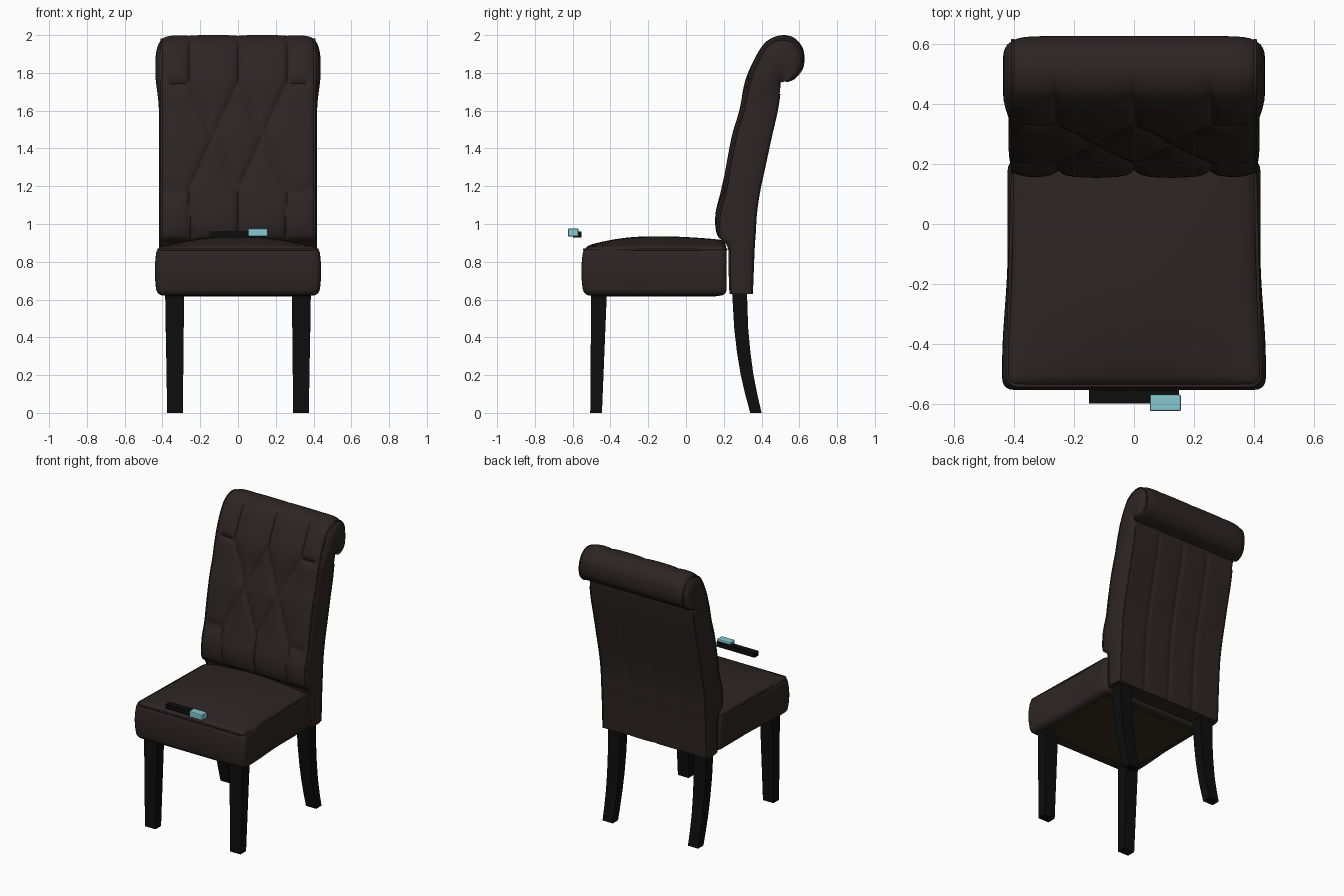
import bpy, bmesh, math
from mathutils import Vector

if "Cube" in bpy.data.objects:
    bpy.data.objects.remove(bpy.data.objects["Cube"], do_unlink=True)


def material(name, rgb):
    m = bpy.data.materials.new(name)
    m.use_nodes = True
    m.diffuse_color = (*rgb, 1)
    bsdf = m.node_tree.nodes["Principled BSDF"]
    bsdf.inputs["Base Color"].default_value = (*rgb, 1)
    bsdf.inputs["Roughness"].default_value = 0.6
    return m


LEATHER = material("dark brown leather", (0.027, 0.018, 0.018))
BLACK = material("black wood", (0.004, 0.004, 0.004))
LINING = material("olive lining", (0.035, 0.026, 0.012))
BLUE = material("pale blue", (0.24, 0.57, 0.63))


def finish(name, bm, mat, angle=None):
    bmesh.ops.recalc_face_normals(bm, faces=bm.faces)
    mesh = bpy.data.meshes.new(name)
    bm.to_mesh(mesh)
    bm.free()
    mesh.materials.append(mat)
    ob = bpy.data.objects.new(name, mesh)
    bpy.context.collection.objects.link(ob)
    if angle:
        bpy.ops.object.select_all(action="DESELECT")
        ob.select_set(True)
        bpy.context.view_layer.objects.active = ob
        bpy.ops.object.shade_smooth_by_angle(angle=math.radians(angle))
    return ob


def loft(name, rings, mat, angle=None):
    """Skin a list of equal-length closed rings and cap both ends."""
    bm = bmesh.new()
    rows = [[bm.verts.new(p) for p in ring] for ring in rings]
    n = len(rows[0])
    for a, b in zip(rows, rows[1:]):
        for k in range(n):
            bm.faces.new((a[k], a[(k + 1) % n], b[(k + 1) % n], b[k]))
    bm.faces.new(rows[0])
    bm.faces.new(rows[-1])
    return finish(name, bm, mat, angle)


def box(name, centre, size, mat, bevel=0):
    bm = bmesh.new()
    bmesh.ops.create_cube(bm, size=1)
    for v in bm.verts:
        v.co = Vector(centre) + Vector(v.co[i] * size[i] for i in range(3))
    if bevel:
        bmesh.ops.bevel(bm, geom=bm.edges[:], offset=bevel, segments=2,
                        profile=0.5, affect="EDGES")
    return finish(name, bm, mat)


def piping(name, points, radius, cyclic=False):
    cu = bpy.data.curves.new(name, "CURVE")
    cu.dimensions = "3D"
    cu.bevel_depth = radius
    cu.bevel_resolution = 1
    sp = cu.splines.new("POLY")
    sp.points.add(len(points) - 1)
    for p, co in zip(sp.points, points):
        p.co = (*co, 1)
    sp.use_cyclic_u = cyclic
    cu.materials.append(LEATHER)
    ob = bpy.data.objects.new(name, cu)
    bpy.context.collection.objects.link(ob)


def spline(pts, t):
    """Catmull-Rom point, t counted in control points."""
    i = min(int(t), len(pts) - 2)
    f = t - i
    a, b, c, d = [Vector(pts[max(0, min(len(pts) - 1, i + k))]) for k in (-1, 0, 1, 2)]
    return 0.5 * (2 * b + (c - a) * f + (2 * a - 5 * b + 4 * c - d) * f * f
                  + (3 * b - a - 3 * c + d) * f ** 3)


def seg_dist(x, z, s):
    p, a, b = Vector((x, z)), Vector(s[0]), Vector(s[1])
    t = max(0, min(1, (p - a).dot(b - a) / (b - a).length_squared))
    return (p - a - (b - a) * t).length


def ramp(v, lo, hi):
    t = max(0, min(1, (v - lo) / (hi - lo)))
    return t * t * (3 - 2 * t)


# Backrest side profile: front line over the scroll, paired with the rear line
FRONT = [(.235, .63), (.23, .76), (.225, .88), (.165, .94), (.155, 1.05), (.185, 1.18),
         (.213, 1.32), (.243, 1.47), (.28, 1.60), (.31, 1.75), (.355, 1.86), (.405, 1.945),
         (.455, 1.985), (.52, 2.0), (.58, 1.98), (.622, 1.92), (.622, 1.83), (.58, 1.775),
         (.53, 1.755)]
REAR = [(.35, .63), (.355, .76), (.36, .88), (.365, .95), (.372, 1.06), (.39, 1.18),
        (.42, 1.32), (.45, 1.46), (.48, 1.59), (.497, 1.70), (.5, 1.745)]
REAR += [(.502, 1.75)] * (len(FRONT) - len(REAR))

# Tufting seams as (x, z) segments on the front
HI, MID, LO = 1.75, 1.46, 1.17
SEAMS = [((0, HI), (0, 2.1)), ((0, LO), (0, .85))]
for s in (-1, 1):
    SEAMS += [((0, HI), (s * .13, MID)), ((s * .13, MID), (0, LO)),
              ((s * .26, HI), (s * .13, MID)), ((s * .13, MID), (s * .26, LO)),
              ((s * .26, HI), (s * .26, 2.1)), ((s * .26, LO), (s * .245, .85)),
              ((s * .26, HI), (s * .36, HI)), ((s * .26, LO), (s * .36, LO))]

COLS, SIDE, STEPS, HALF = 84, 8, 7, 0.405
rings, edge_front, edge_rear = [], [], []
for i in range((len(FRONT) - 1) * STEPS + 1):
    t = i / STEPS
    f, r = spline(FRONT, t), spline(REAR, t)
    inward = (r - f).normalized()
    bulge = .014 + .018 * ramp(f.y, 1.6, 1.85)
    tuft = ramp(f.y, .88, .95) * (1 - .85 * ramp(t, 10, 13)) * (1 - ramp(t, 13, 15))
    xs = [HALF * (2 * k / COLS - 1) for k in range(COLS + 1)]
    front_row, rear_row = [], []
    for x in xs:
        d = min(seg_dist(x, f.y, s) for s in SEAMS)
        sink = tuft * (.012 * math.exp(-d / .01) + .016 * math.exp(-d / .04))
        sink += .022 * abs(x / HALF) ** 14 * ramp(t, 2, 4) * (1 - ramp(t, 15, 18))
        p = f + inward * sink
        front_row.append((x, p.x, p.y))
        groove = min(abs(x - c) for c in (-.2, 0, .2))
        q = r - inward * (.008 * math.exp(-groove / .015) * (1 - ramp(t, 9, 10)))
        rear_row.append((x, q.x, q.y))
    right = []
    a, b = Vector(front_row[-1]), Vector(rear_row[-1])
    for k in range(1, SIDE):
        p = a.lerp(b, k / SIDE)
        p.x += bulge * math.sin(math.pi * k / SIDE) ** .6
        right.append(p)
    left = [Vector((-p.x, p.y, p.z)) for p in reversed(right)]
    rings.append(front_row + right + rear_row[::-1] + left)
    edge_front.append(a)
    edge_rear.append(b)
loft("backrest", rings, LEATHER, 50)
for s, side in ((1, "left"), (-1, "right")):
    flip = Vector((s, 1, 1))
    piping(side + "_front_piping", [p * flip for p in edge_front], .006)
    piping(side + "_rear_piping", [p * flip for p in edge_rear[:9 * STEPS]], .005)


# Seat cushion: rounded box, tapered to the rear, with a crowned top
def seat_half(y):
    return .428 - .018 * ramp(y, -.45, -.1)


SEAT_MID, SEAT_Y, ROUND = -.1625, .3775, .035
bm = bmesh.new()
bmesh.ops.create_cube(bm, size=2)
bmesh.ops.subdivide_edges(bm, edges=bm.edges[:], cuts=27, use_grid_fill=True)
size = Vector((.42, SEAT_Y, .13))
for v in bm.verts:
    p = Vector(math.sin(c * math.pi / 2) * h for c, h in zip(v.co, size))
    core = Vector(max(-h + ROUND, min(h - ROUND, c)) for c, h in zip(p, size))
    p = core + (p - core).normalized() * ROUND
    u, w, h = p.x / size.x, p.y / size.y, p.z / size.z
    y = p.y + SEAT_MID
    belly = max(0, 1 - h * h)
    x = u * (seat_half(y) + .012 * belly)
    if w < 0:
        y += w * .014 * belly
    crown = .055 * max(0, 1 - u ** 2) * max(0, 1 - max(0, -w) ** 2.2) * (1 - .4 * max(0, w) ** 2)
    v.co = (x, y, p.z + .75 + crown * ramp(h, .6, 1))
finish("seat_cushion", bm, LEATHER, 50)

# Piping round the top edge of the seat
rim = []
for sx, sy, start in ((1, 1, 0), (-1, 1, 90), (-1, -1, 180), (1, -1, 270)):
    for k in range(5):
        a = math.radians(start + k * 22.5)
        y = SEAT_MID + sy * (SEAT_Y - ROUND) + ROUND * math.sin(a)
        rim.append((sx * (seat_half(y) - ROUND) + ROUND * math.cos(a) - sx * .006, y, .866))
piping("seat_piping", rim, .006, True)

# Lining under the seat
box("seat_lining", (0, -.15, .619), (.72, .62, .008), LINING)

# Legs as tapered or curved square lofts: (z, y near, y far, x inner, x outer)
FRONT_LEG = [(0, -.507, -.445, .292, .375), (.66, -.502, -.418, .285, .386)]
REAR_LEG = [(0, .34, .40, .295, .375), (.1, .313, .377, .295, .376), (.2, .29, .357, .294, .378),
            (.32, .27, .341, .292, .38), (.45, .255, .329, .29, .383), (.66, .243, .322, .286, .386)]
for s, side in ((1, "left"), (-1, "right")):
    for part, rows in (("front", FRONT_LEG), ("rear", REAR_LEG)):
        loft(f"{side}_{part}_leg",
             [[(s * a, n, z), (s * b, n, z), (s * b, f, z), (s * a, f, z)]
              for z, n, f, a, b in rows], BLACK, 30)

# Small floating bar with its blue slider
box("floating_bar", (0, -.577, .945), (.30, .045, .032), BLACK)
box("blue_slider", (.105, -.597, .955), (.104, .056, .042), BLUE, .006)
